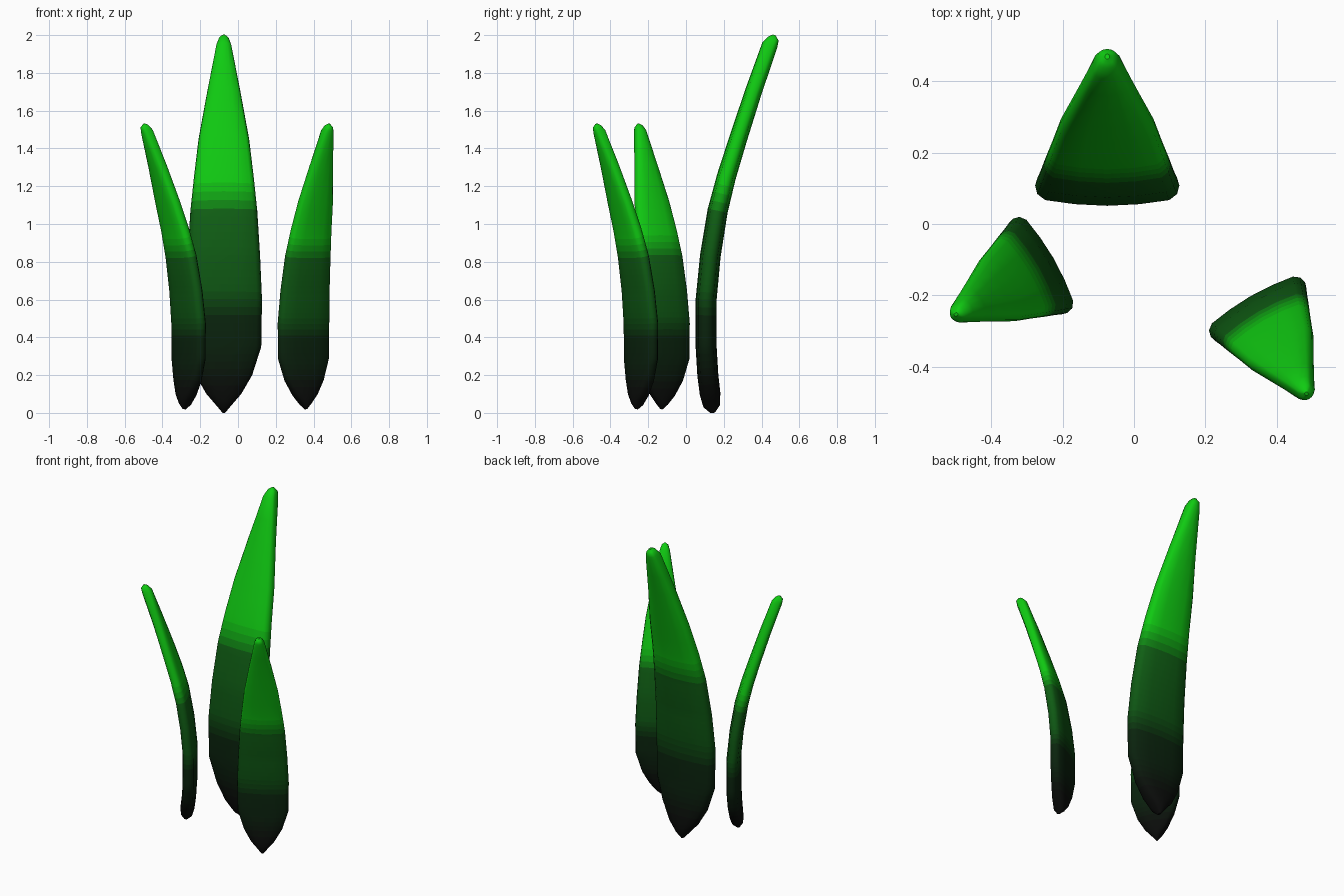
import bpy, bmesh, math
from mathutils import Vector

if "Cube" in bpy.data.objects:
    bpy.data.objects.remove(bpy.data.objects["Cube"])

# Leaf spine: y (outward lean), z, half width, half thickness
KEYS = [(0.00, 0.00, 0.006, 0.012), (-0.005, 0.035, 0.035, 0.045),
        (-0.013, 0.10, 0.092, 0.056), (-0.025, 0.20, 0.150, 0.057),
        (-0.034, 0.35, 0.198, 0.057), (-0.034, 0.60, 0.202, 0.057),
        (-0.012, 0.83, 0.192, 0.056), (0.027, 1.07, 0.177, 0.055),
        (0.073, 1.25, 0.158, 0.052), (0.135, 1.45, 0.134, 0.049),
        (0.216, 1.70, 0.088, 0.046), (0.302, 1.945, 0.040, 0.043),
        (0.322, 1.982, 0.026, 0.030), (0.327, 2.00, 0.006, 0.008)]

# Rounded flat cross-section, in units of (half width, half thickness)
HALF = [(0.0, -1.0), (0.45, -0.92), (0.86, -0.72), (0.97, -0.42),
        (1.0, 0.0), (0.97, 0.36), (0.86, 0.66), (0.45, 0.86)]
SECTION = HALF + [(0.0, 0.95)] + [(-x, y) for x, y in reversed(HALF[1:])]

# Colour ramp up the leaf: height, linear colour
RAMP = [(0.0, (0.003, 0.003, 0.003)), (0.15, (0.003, 0.004, 0.003)),
        (0.32, (0.003, 0.014, 0.004)), (0.50, (0.003, 0.018, 0.004)),
        (0.66, (0.004, 0.085, 0.006)), (1.05, (0.005, 0.115, 0.007)),
        (1.22, (0.005, 0.58, 0.006)), (2.1, (0.005, 0.60, 0.006))]


def ramp(z):
    for (a, ca), (b, cb) in zip(RAMP, RAMP[1:]):
        if z <= b:
            f = max(0.0, (z - a) / (b - a))
            return [p + (q - p) * f for p, q in zip(ca, cb)]
    return RAMP[-1][1]


def build_leaf_mesh():
    # Subdivide the spine so that the colour bands are fine
    rows = []
    for i, (a, b) in enumerate(zip(KEYS, KEYS[1:])):
        n = max(1, round((b[1] - a[1]) / 0.04)) if b[1] < 1.3 else 2
        rows += [[p + (q - p) * k / n for p, q in zip(a, b)] for k in range(n)]
    rows.append(list(KEYS[-1]))
    mesh = bpy.data.meshes.new("leaf")
    bm = bmesh.new()
    rings = []
    for i, (y, z, w, t) in enumerate(rows):
        lo, hi = rows[max(0, i - 3)], rows[min(len(rows) - 1, i + 3)]
        d = Vector((0, hi[0] - lo[0], hi[1] - lo[1])).normalized()
        nrm = Vector((0, d.z, -d.y))
        rings.append([bm.verts.new(Vector((sx * w, y, z)) + nrm * sy * t)
                      for sx, sy in SECTION])
    count = len(SECTION)
    for i, (r, s) in enumerate(zip(rings, rings[1:])):
        mat = bpy.data.materials.new(f"leaf_green_{i}")
        mat.diffuse_color = (*ramp((rows[i][1] + rows[i + 1][1]) / 2), 1)
        mat.use_nodes = True
        mat.node_tree.nodes["Principled BSDF"].inputs["Base Color"].default_value = mat.diffuse_color
        mesh.materials.append(mat)
        for j in range(count):
            k = (j + 1) % count
            f = bm.faces.new((r[j], r[k], s[k], s[j]))
            f.material_index = i
            f.smooth = True
    bm.faces.new(rings[0]).material_index = 0
    bm.faces.new(rings[-1]).material_index = len(rows) - 2
    bmesh.ops.recalc_face_normals(bm, faces=bm.faces)
    bm.to_mesh(mesh)
    bm.free()
    return mesh


leaf = build_leaf_mesh()

# Three leaves arching outward: name, base position, turn, scale
for name, loc, turn, size in [("tall_back_leaf", (-0.075, 0.142, 0.0), 0, 1.0),
                              ("left_leaf", (-0.285, -0.13, 0.02), 120, 0.755),
                              ("right_leaf", (0.36, -0.262, 0.02), -150, 0.755)]:
    ob = bpy.data.objects.new(name, leaf)
    ob.location = loc
    ob.rotation_euler.z = math.radians(turn)
    ob.scale = (size, size, size)
    bpy.context.collection.objects.link(ob)
